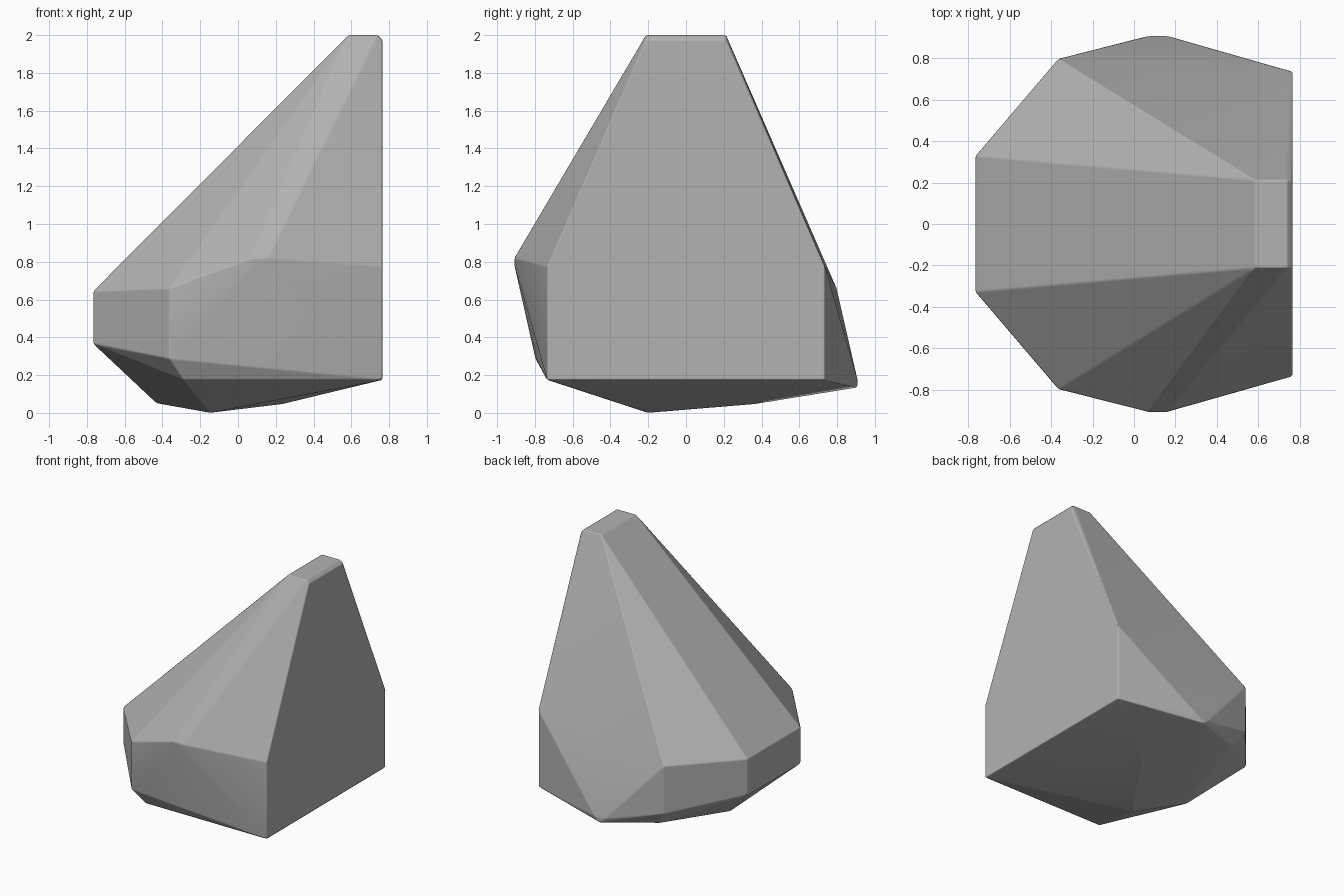
import bpy, bmesh, math

cube = bpy.data.objects.get("Cube")
if cube:
    bpy.data.objects.remove(cube, do_unlink=True)

stone = bpy.data.materials.new("stone grey")
stone.use_nodes = True
grey = (0.45, 0.45, 0.45, 1)
stone.diffuse_color = grey
stone.node_tree.nodes["Principled BSDF"].inputs["Base Color"].default_value = grey

# Corners shared by the front and back halves: x, half depth, z
mirrored = [
    (0.585, 0.212, 2.0), (0.74, 0.212, 2.0), (0.765, 0.212, 1.975),  # peak
    (0.765, 0.735, 0.775), (0.765, 0.735, 0.175),                    # flat cleft side
    (-0.765, 0.328, 0.645), (-0.765, 0.328, 0.365),                  # narrow end
    (-0.365, 0.797, 0.66), (-0.365, 0.797, 0.287),                   # slanted corners
    (-0.29, 0.735, 0.175),                                           # lower edge
]
corners = [(x, side * y, z) for x, y, z in mirrored for side in (-1, 1)]

# Blunt bulges: high on the front, low on the back
for y, top, low in ((-0.908, 0.82, 0.78), (0.908, 0.175, 0.135)):
    corners += [(0.07, y, top), (0.16, y, top), (0.115, y, low)]

# Shallow keel underneath
corners += [(-0.15, -0.2, 0), (-0.43, 0.07, 0.05), (0.23, 0.36, 0.046)]

# Wrap the corners in a convex rock and merge coplanar facets
bm = bmesh.new()
for corner in corners:
    bm.verts.new(corner)
hull = bmesh.ops.convex_hull(bm, input=bm.verts)
loose = [v for v in bm.verts if not v.link_faces]
bmesh.ops.delete(bm, geom=loose, context="VERTS")
bmesh.ops.dissolve_limit(bm, angle_limit=math.radians(1.5),
                         verts=bm.verts, edges=bm.edges)
bmesh.ops.recalc_face_normals(bm, faces=bm.faces)
mesh = bpy.data.meshes.new("rock")
bm.to_mesh(mesh)
bm.free()
mesh.materials.append(stone)

rock = bpy.data.objects.new("rock", mesh)
bpy.context.collection.objects.link(rock)

# Narrow worn edges keep the broad facets flat
bevel = rock.modifiers.new("worn edges", "BEVEL")
bevel.width = 0.008
bevel.segments = 1
bevel.limit_method = "ANGLE"
bevel.angle_limit = math.radians(12)
bevel.harden_normals = True

bpy.ops.object.select_all(action="DESELECT")
rock.select_set(True)
bpy.context.view_layer.objects.active = rock
bpy.ops.object.shade_smooth_by_angle(angle=math.radians(30))
